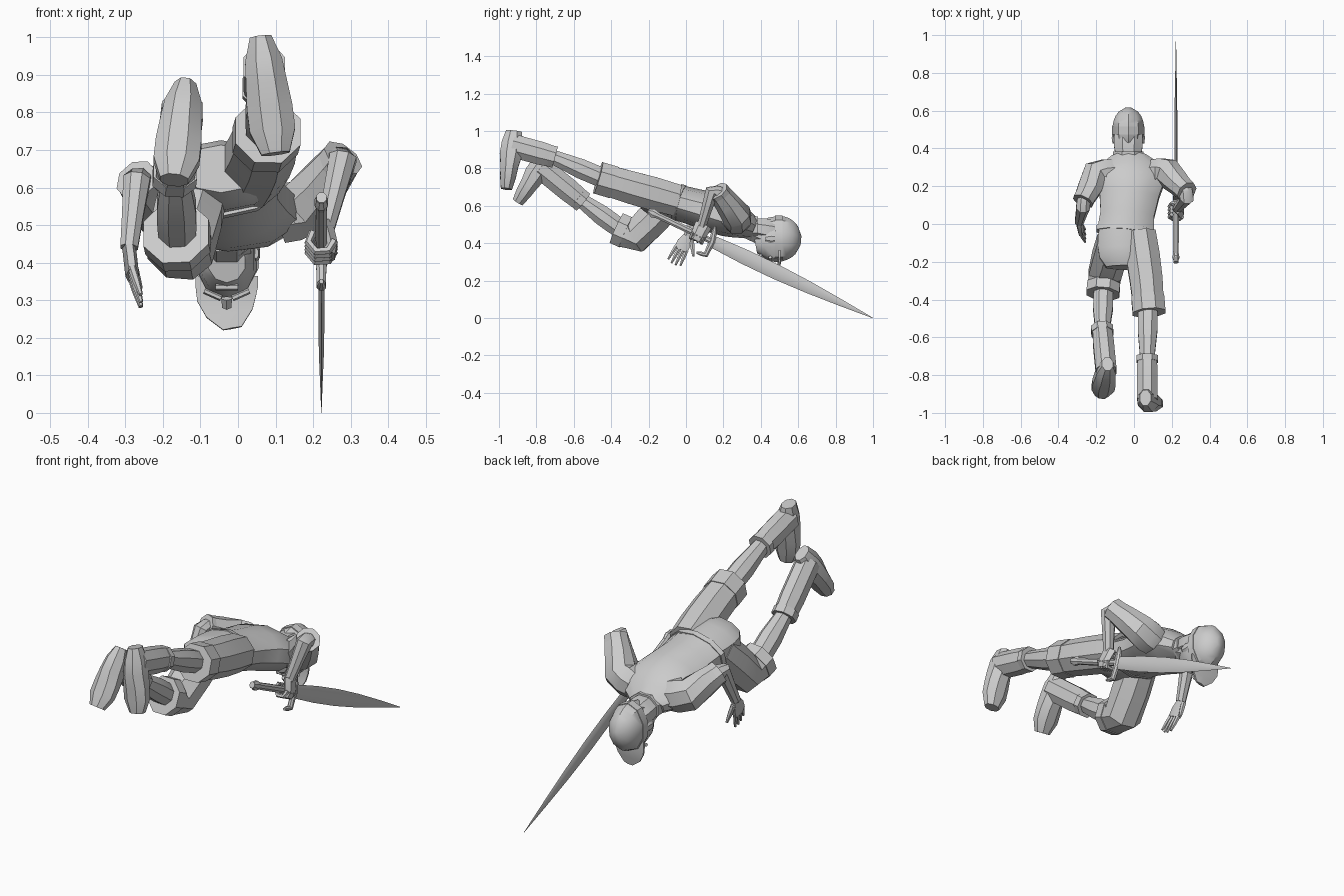
import bpy, bmesh, math
from mathutils import Vector

cube = bpy.data.objects.get("Cube")
if cube:
    bpy.data.objects.remove(cube, do_unlink=True)

grey = bpy.data.materials.new("light_grey")
grey.use_nodes = True
tone = (.6, .6, .6, 1)
grey.diffuse_color = tone
grey.node_tree.nodes["Principled BSDF"].inputs["Base Color"].default_value = tone

X, Y, Z = Vector((1, 0, 0)), Vector((0, 1, 0)), Vector((0, 0, 1))

# Shared profiles: scale of the section from start to end
EVEN = (1, 1)
BARREL = (.9, 1, 1, .9)
POINTED = (1, .9, .5)
DOME = [math.sqrt(1 - (step / 5.1) ** 2) for step in range(6)]


def along_path(path, fraction):
    """Point on a polyline, giving each segment an equal share."""
    place = fraction * (len(path) - 1)
    index = min(int(place), len(path) - 2)
    return path[index].lerp(path[index + 1], place - index)


def tube(name, path, wide, deep, profile=EVEN, deep_profile=None, side=X, sides=8):
    """Loft a flat-sided section along a path; side is its width direction."""
    bm = bmesh.new()
    deep_profile = deep_profile or profile
    last = len(profile) - 1
    centres = [along_path(path, i / last) for i in range(last + 1)]
    grow = 1 / math.cos(math.pi / sides)
    loops = []
    for i, centre in enumerate(centres):
        heading = (centres[min(i + 1, last)] - centres[max(i - 1, 0)]).normalized()
        across = (side - heading * side.dot(heading)).normalized()
        out = heading.cross(across)
        loop = []
        for k in range(sides):
            angle = math.tau * (k + .5) / sides
            loop.append(bm.verts.new(
                centre + across * wide * profile[i] * grow * math.cos(angle)
                + out * deep * deep_profile[i] * grow * math.sin(angle)))
        loops.append(loop)
    for lower, upper in zip(loops, loops[1:]):
        for k in range(sides):
            following = (k + 1) % sides
            bm.faces.new((lower[k], lower[following], upper[following], upper[k]))
    bm.faces.new(loops[0])
    bm.faces.new(loops[-1])
    bmesh.ops.recalc_face_normals(bm, faces=bm.faces)
    mesh = bpy.data.meshes.new(name)
    bm.to_mesh(mesh)
    bm.free()
    mesh.materials.append(grey)
    part = bpy.data.objects.new(name, mesh)
    bpy.context.collection.objects.link(part)
    bpy.ops.object.select_all(action="DESELECT")
    part.select_set(True)
    bpy.context.view_layer.objects.active = part
    bpy.ops.object.shade_smooth_by_angle(angle=math.radians(35))


def cuff(name, start, end, fraction, radius, side=X):
    """Short band that closes off the end of a garment."""
    tube(name, [start.lerp(end, fraction), end], radius, radius, side=side)


# Torso
waist = Vector((-.045, -.05, .62))
chest = Vector((-.02, .2, .55))
throat = Vector((-.03, .36, .48))
tube("shirt", [waist, chest, throat], .15, .09,
     (1, .95, 1.05, 1.25, 1.15, .6), (1, 1.05, 1.15, 1.1, .9, .6), sides=10)
tube("shirt_hem", [waist, waist.lerp(chest, .1)], .155, .095, sides=10)
tube("shorts_seat", [waist + Y * .04, waist - Y * .08 + Z * .01, waist - Y * .18 + Z * .03],
     .145, .088, (.95, 1, 1, .95, .7), sides=10)

# Head and face
brow = Vector((-.03, .5, .425))
chin = Vector((-.03, .37, .4))
tube("neck", [throat - Y * .03, brow - Y * .05], .065, .055)
tube("nape", [throat + Y * .01, brow + Z * .035], .076, .06, BARREL)
tube("collar", [throat - Y * .015, throat + Y * .025], .08, .062)
tube("head", [chin, brow], .08, .115, (.6, .9, 1, 1), (.45, .8, 1, 1), sides=10)
face = brow - Y * .05 - Z * .12
tube("nose", [face - Y * .03, face - Y * .02 - Z * .02, face + Y * .01], .014, .01,
     POINTED, sides=6)
tube("mouth", [face - X * .03 - Y * .05 + Z * .03, face + X * .03 - Y * .05 + Z * .03],
     .006, .008, side=Y, sides=6)
for label, sign in (("left", 1), ("right", -1)):
    ear = brow + X * sign * .078 - Y * .045
    tube(label + "_ear", [ear - Y * .03, ear + Y * .03], .01, .022, (.6, 1, .7), sides=6)
    tube(label + "_eye_ridge", [face + X * sign * .015, face + X * sign * .06 + Z * .02],
         .009, .007, side=Y, sides=6)

# Cap
tube("cap_band", [brow - Y * .025, brow + Y * .015], .086, .117, sides=10)
tube("cap_dome", [brow, brow + Y * .115 - Z * .01], .084, .115, DOME, sides=10)
tube("cap_bill", [brow - Z * .06, brow - Z * .12, brow - Z * .2 - Y * .015 + X * .015],
     .083, .008, (1, 1, .95, .75, .3), EVEN + EVEN + (1,), sides=6)

# Legs: hip, knee, hem, ankle, heel and toe
legs = {
    "left": ((.03, -.05, .63), (.065, -.3, .7), (.08, -.47, .75), (.07, -.7, .86),
             (.06, -.92, 1), (.1, -.96, .69)),
    "right": ((-.11, -.09, .62), (-.155, -.27, .435), (-.165, -.37, .48), (-.17, -.55, .62),
              (-.14, -.74, .87), (-.17, -.9, .62)),
}
for label, joints in legs.items():
    hip, knee, hem, ankle, heel, toe = map(Vector, joints)
    instep = heel.lerp(toe, .25)
    tube(label + "_shorts_leg", [hip, knee, hem], .085, .085, (1, 1.05, 1.02, .98, .95))
    cuff(label + "_shorts_cuff", knee, hem, .5, .087)
    tube(label + "_shin", [knee.lerp(hem, .6), ankle.lerp(instep, .1)], .052, .053,
         (.9, 1, 1, .85, .7))
    tube(label + "_boot_shaft", [ankle, instep], .055, .062, (.9, 1, 1, 1))
    cuff(label + "_boot_cuff", ankle.lerp(instep, .16), ankle, .2, .058)
    tube(label + "_foot", [heel, toe], .058, .06,
         (.5, .85, .95, 1.05, 1.05, .65), (.7, .95, 1, .8, .7, .5))

# Arms: shoulder, elbow and wrist
arms = {
    "left": (1, (.18, .27, .55), (.28, .17, .68), (.23, .08, .48)),
    "right": (-1, (-.2, .26, .54), (-.27, .12, .62), (-.29, .01, .44)),
}
for label, (sign, *joints) in arms.items():
    shoulder, elbow, wrist = map(Vector, joints)
    root = Vector((sign * .1, .27, .52))
    tube(label + "_sleeve", [root, shoulder, elbow], .078, .08, (.9, 1, .95, .8, .65), side=Y)
    cuff(label + "_sleeve_cuff", shoulder, elbow, .7, .055, side=Y)
    tube(label + "_forearm", [elbow.lerp(shoulder, .1), elbow - Y * .03, wrist], .036, .036,
         (1, 1, 1, .8, .65))

# Open right hand; the loop leaves wrist at the right arm
down = Vector((.1, -.45, -.88)).normalized()
spread = Vector((0, .88, -.45))
tube("right_palm", [wrist, wrist + down * .085], .038, .016, (.6, 1, 1), EVEN + (1,),
     side=spread, sides=6)
for i in range(4):
    offset = i - 1.5
    base = wrist + down * .075 + spread * .02 * offset
    tip = base + down * (.1 - .01 * abs(offset)) + spread * .005 * offset + X * .015
    tube("right_finger", [base, tip], .01, .01, POINTED, side=spread, sides=6)
thumb = wrist + Y * .02 - Z * .02
tube("right_thumb", [thumb, thumb + X * .03 + Y * .01 - Z * .09], .012, .012,
     POINTED, side=Y, sides=6)

# Sword
hilt = Vector((.222, .14, .41))
tip = Vector((.222, 1, 0))
forward = (tip - hilt).normalized()
rise = forward.cross(-X)
pommel = hilt - forward * .38
tube("blade", [hilt, tip], .008, .035, (1, 1, 1, .8, .4, .05), (.8, 1, 1, .8, .45, .03), sides=6)
tube("grip", [pommel, hilt], .015, .017, BARREL)
tube("pommel", [pommel, pommel + forward * .06], .018, .024, (.5, 1, .7))
tube("guard", [hilt + rise * .08 - forward * .02, hilt, hilt - rise * .08,
               hilt - rise * .09 - forward * .05], .013, .015, (.5, 1, 1.2, 1, 1, .8, .4))

# Left hand closed around the grip
fist = hilt - forward * .08
tube("left_palm", [fist + rise * .06 + X * .01, fist + X * .025, fist - rise * .03 + X * .02],
     .02, .04, (1, .9, .8), sides=6)
for i in range(4):
    knuckle = fist + forward * .021 * (i - 1.5)
    curl = [knuckle + (X * math.cos(turn) + rise * math.sin(turn)) * .034
            for turn in (0, -1, -2, -3, -4)]
    tube("left_finger", curl, .01, .01, (1,) * len(curl), side=forward, sides=6)
thumb = fist + forward * .03 + rise * .03
tube("left_thumb", [thumb + X * .01, thumb - X * .02, thumb - X * .035 - rise * .03],
     .012, .012, POINTED, side=Y, sides=6)
